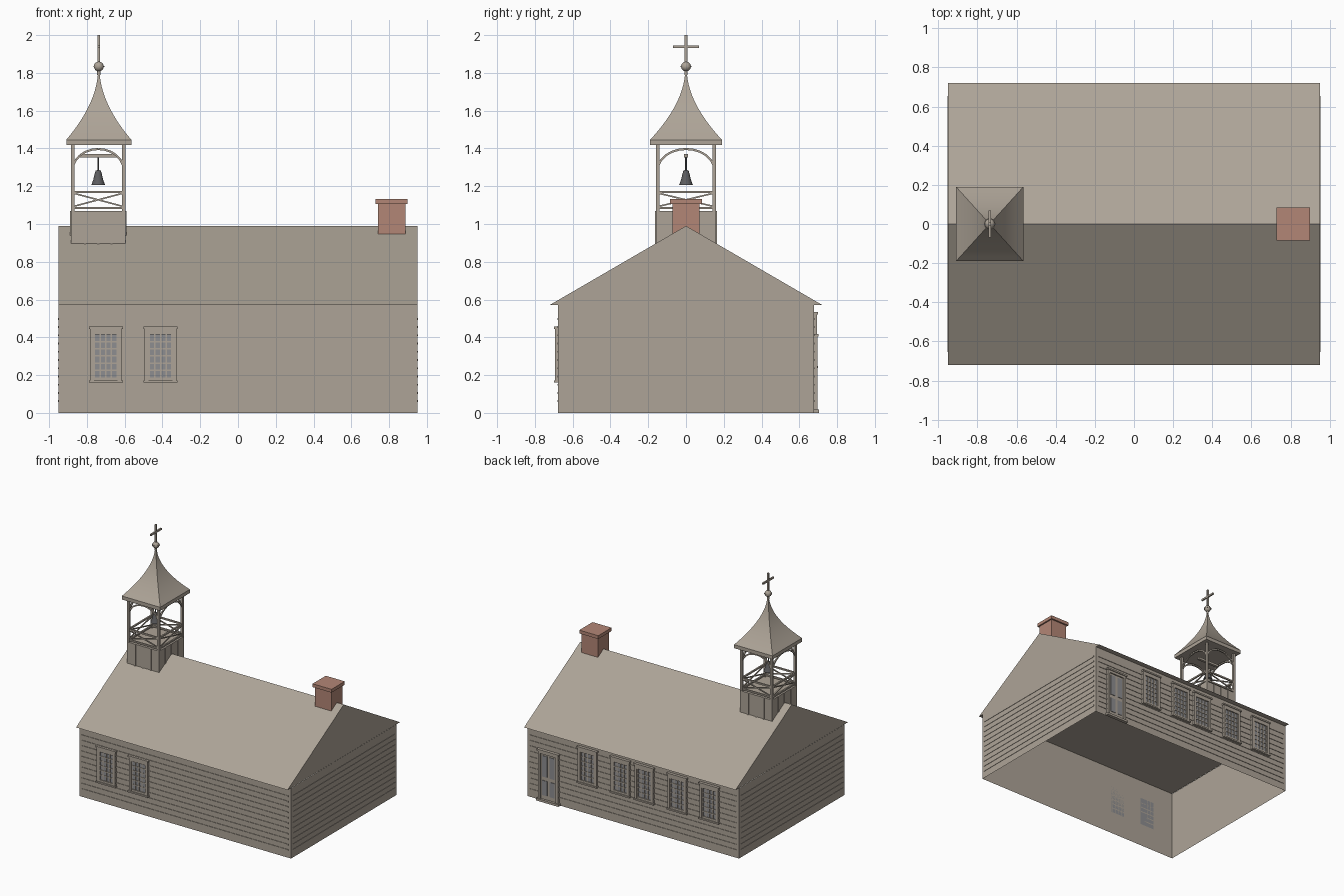
import bpy, bmesh, math
from mathutils import Vector, Matrix

old = bpy.data.objects.get("Cube")
if old:
    bpy.data.objects.remove(old, do_unlink=True)


def material(name, rgb):
    m = bpy.data.materials.new(name)
    m.use_nodes = True
    m.diffuse_color = (*rgb, 1)
    m.node_tree.nodes["Principled BSDF"].inputs["Base Color"].default_value = (*rgb, 1)
    return m


TAN = material("weathered_tan", (.42, .37, .31))
BRICK = material("brick_red", (.45, .24, .18))
GLASS = material("window_grey", (.27, .27, .28))
IRON = material("bell_iron", (.11, .11, .115))


class Part:
    """Collects simple solids into one mesh object."""

    def __init__(self, name, mat):
        self.name, self.mat, self.bm = name, mat, bmesh.new()

    def box(self, x0, x1, y0, y1, z0, z1):
        size = Matrix.Diagonal((abs(x1 - x0), abs(y1 - y0), z1 - z0, 1))
        mid = Matrix.Translation(((x0 + x1) / 2, (y0 + y1) / 2, (z0 + z1) / 2))
        bmesh.ops.create_cube(self.bm, size=1, matrix=mid @ size)

    def beam(self, a, b, t):
        a, b = Vector(a), Vector(b)
        turn = (b - a).to_track_quat('Z', 'Y').to_matrix().to_4x4()
        size = Matrix.Diagonal((t, t, (b - a).length, 1))
        bmesh.ops.create_cube(self.bm, size=1, matrix=Matrix.Translation((a + b) / 2) @ turn @ size)

    def loft(self, rings, close=True):
        rows = [[self.bm.verts.new(p) for p in r] for r in rings]
        n = len(rows[0])
        for lo, hi in zip(rows, rows[1:]):
            for i in range(n):
                j = (i + 1) % n
                self.bm.faces.new((lo[i], lo[j], hi[j], hi[i]))
        if close:
            self.bm.faces.new(rows[0][::-1])
            self.bm.faces.new(rows[-1])

    def finish(self, smooth=False):
        me = bpy.data.meshes.new(self.name)
        self.bm.to_mesh(me)
        self.bm.free()
        ob = bpy.data.objects.new(self.name, me)
        me.materials.append(self.mat)
        bpy.context.collection.objects.link(ob)
        if smooth:
            bpy.ops.object.select_all(action='DESELECT')
            ob.select_set(True)
            bpy.context.view_layer.objects.active = ob
            bpy.ops.object.shade_smooth_by_angle(angle=math.radians(40))
        return ob


def rect(cx, hx, hy, z):
    return [(cx - hx, -hy, z), (cx + hx, -hy, z), (cx + hx, hy, z), (cx - hx, hy, z)]


def lathe(cx, profile, n=20):
    return [[(cx + r * math.cos(math.tau * i / n), r * math.sin(math.tau * i / n), z)
             for i in range(n)] for r, z in profile]


WX, WY, EAVE, RIDGE = .95, .677, .572, .99

# Walls, open at the bottom
walls = Part("walls", TAN)
walls.loft([rect(0, WX, WY, 0), rect(0, WX, WY, EAVE)], close=False)
walls.finish()

# Siding lines on all four walls
siding = Part("siding", TAN)
for k in range(11):
    z = .057 + .0436 * k
    for s in (-1, 1):
        siding.box(-.928, .925, s * WY, s * (WY + .004), z, z + .01)
        siding.box(s * WX, s * (WX + .003), -.655, .655, z, z + .01)
siding.finish()

# Gabled roof, closed below
roof = Part("roof", TAN)
roof.loft([[(x, -.72, EAVE), (x, .72, EAVE), (x, 0, RIDGE)] for x in (-.949, .949)])
roof.finish()


# Windows: casing, sill, cap, pane and glazing bars
def window(name, s, x, z):
    def y(d):
        return s * (WY + d)
    frame, pane = Part(name + "_frame", TAN), Part(name + "_glass", GLASS)
    pane.box(x - .065, x + .065, y(0), y(.007), z + .02, z + .26)
    for e in (-1, 1):
        frame.box(x + e * .063, x + e * .084, y(0), y(.017), z, z + .29)
    frame.box(x - .084, x + .084, y(0), y(.017), z + .255, z + .29)
    frame.box(x - .09, x + .09, y(0), y(.023), z + .285, z + .297)
    frame.box(x - .09, x + .09, y(0), y(.023), z, z + .012)
    frame.box(x - .065, x + .065, y(0), y(.014), z + .012, z + .028)
    for c in range(5):
        u = x - .06 + .03 * c
        frame.box(u - .004, u + .004, y(0), y(.011), z + .02, z + .26)
    for r in range(1, 6):
        v = z + .028 + .0378 * r
        frame.box(x - .063, x + .063, y(0), y(.011), v - .004, v + .004)
    frame.finish()
    pane.finish()


for i, x in enumerate((-.70, -.41)):
    window(f"front_window_{i + 1}", -1, x, .16)
for i, x in enumerate((.403, .108, -.107, -.403, -.69)):
    window(f"back_window_{i + 1}", 1, x, .237)

# Back door with step and four panels
DX = .753
door, panels = Part("door", TAN), Part("door_panels", GLASS)
door.box(DX - .075, DX + .075, WY, WY + .008, .01, .4)
for e in (-1, 1):
    door.box(DX + e * .07, DX + e * .09, WY, WY + .018, 0, .41)
    for z0, z1 in ((.05, .17), (.2, .37)):
        panels.box(DX + e * .012, DX + e * .055, WY, WY + .012, z0, z1)
door.box(DX - .09, DX + .09, WY, WY + .018, .385, .41)
door.box(DX - .097, DX + .097, WY, WY + .025, .405, .418)
door.box(DX - .1, DX + .1, WY, WY + .027, 0, .018)
door.finish()
panels.finish()

# Chimney
chimney = Part("chimney", BRICK)
chimney.box(.74, .887, -.072, .072, .945, 1.107)
chimney.box(.728, .898, -.085, .085, 1.105, 1.132)
chimney.finish()

# Tower base with upright boards
TX, HX, HY = -.74, .145, .16
base = Part("tower_base", TAN)
base.box(TX - HX, TX + HX, -HY, HY, .88, 1.07)
for s in (-1, 1):
    for k in (-1, 0, 1):
        base.box(TX + k * .07 - .006, TX + k * .07 + .006, s * HY, s * (HY + .004), .88, 1.07)
        base.box(TX + s * HX, TX + s * (HX + .004), k * .08 - .006, k * .08 + .006, .88, 1.07)
base.finish()

# Belfry: posts, rails, cross braces and curved arches on each side
posts, rails, arches = Part("belfry_posts", TAN), Part("belfry_rails", TAN), Part("belfry_arches", TAN)
PX, PY = HX - .01, HY - .01
for sx in (-1, 1):
    for sy in (-1, 1):
        posts.box(TX + sx * PX - .009, TX + sx * PX + .009,
                  sy * PY - .009, sy * PY + .009, 1.07, 1.42)
for s in (-1, 1):
    for half, place in ((PX, lambda u, z: (TX + u, s * PY, z)),
                        (PY, lambda u, z: (TX + s * PX, u, z))):
        for z in (1.085, 1.17):
            rails.beam(place(-half, z), place(half, z), .012)
        for e in (-1, 1):
            rails.beam(place(-half, 1.128 - e * .036), place(half, 1.128 + e * .036), .008)
        pts = []
        for k in range(13):
            a = math.pi * k / 12
            pts.append(place(-half * math.cos(a), 1.285 + .112 * math.sin(a)))
        for a, b in zip(pts, pts[1:]):
            arches.beam(a, b, .011)
posts.finish()
rails.finish()
arches.finish()

# Bell on its beam
yoke = Part("bell_beam", TAN)
yoke.box(TX - .097, TX + .097, -.01, .01, 1.352, 1.37)
yoke.finish()
bell = Part("bell", IRON)
bell.loft(lathe(TX, [(.036, 1.207), (.034, 1.213), (.026, 1.235), (.019, 1.265),
                     (.014, 1.282), (.004, 1.286), (.004, 1.354)]))
bell.finish(smooth=True)

# Tower eave slab and flared spire
SX, EX, EY = -.737, .172, .19
eave = Part("tower_eave", TAN)
eave.box(SX - EX, SX + EX, -EY, EY, 1.417, 1.446)
eave.finish()
spire = Part("spire", TAN)
rings = []
for k in range(15):
    t = k / 14
    f = .025 + .975 * (1 - t) ** 1.85
    rings.append(rect(SX, EX * f, EY * f, 1.446 + .365 * t))
spire.loft(rings)
spire.finish(smooth=True)

# Ball finial with a band
finial = Part("finial", TAN)
ball = [(max(.006, .026 * math.sin(math.pi * k / 10)), 1.834 - .026 * math.cos(math.pi * k / 10))
        for k in range(11)]
finial.loft(lathe(SX, ball))
finial.loft(lathe(SX, [(.029, 1.831), (.029, 1.837)]))
finial.loft(lathe(SX, [(.009, 1.79), (.006, 1.87)]))
finial.finish(smooth=True)

# Cross
cross = Part("cross", TAN)
cross.box(SX - .007, SX + .007, -.007, .007, 1.855, 2.0)
cross.box(SX - .006, SX + .006, -.068, .068, 1.932, 1.946)
cross.finish()
